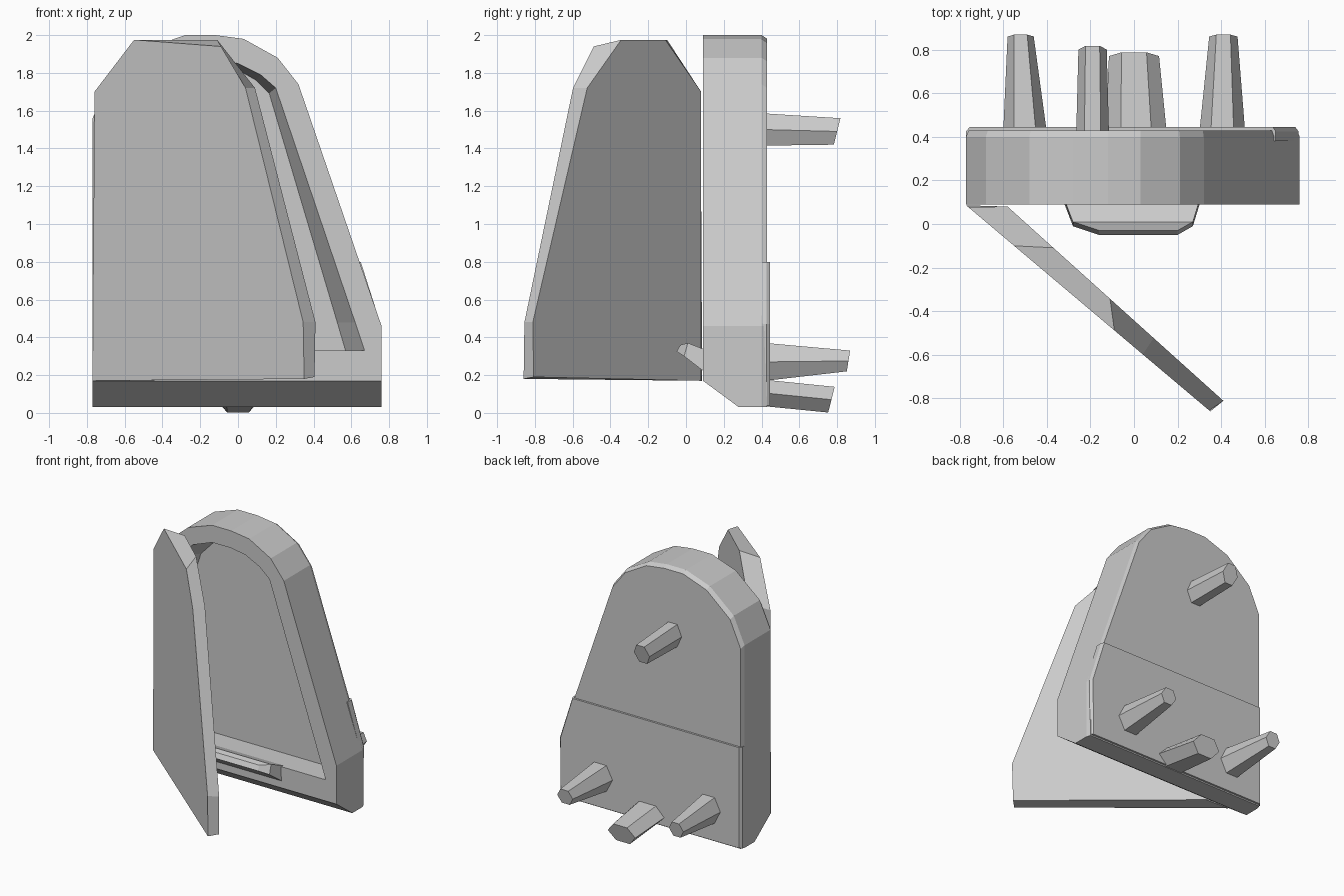
import bpy, bmesh, math

if "Cube" in bpy.data.objects:
    bpy.data.objects.remove(bpy.data.objects["Cube"])


def loft(name, loops):
    """Closed solid skinned through loops that share a point count."""
    bm = bmesh.new()
    rings = [[bm.verts.new(p) for p in loop] for loop in loops]
    n = len(rings[0])
    for a, b in zip(rings, rings[1:]):
        for i in range(n):
            j = (i + 1) % n
            bm.faces.new((a[i], a[j], b[j], b[i]))
    bm.faces.new(rings[0])
    bm.faces.new(rings[-1])
    bmesh.ops.recalc_face_normals(bm, faces=bm.faces)
    mesh = bpy.data.meshes.new(name)
    bm.to_mesh(mesh)
    bm.free()
    obj = bpy.data.objects.new(name, mesh)
    bpy.context.collection.objects.link(obj)
    return obj


def at_y(profile, y):
    return [(x, y, z) for x, z in profile]


# Lopsided arched frame: straight left side, slanted right side
outer = [(-.77, .03), (.76, .03), (.76, .46), (.32, 1.74), (.21, 1.88),
         (.03, 1.98), (-.12, 2.0), (-.28, 2.0), (-.48, 1.93), (-.68, 1.76), (-.77, 1.56)]
opening = [(-.64, .33), (.67, .33), (.62, .48), (.2, 1.72), (.12, 1.79),
           (0, 1.85), (-.12, 1.87), (-.28, 1.87), (-.44, 1.81), (-.58, 1.68), (-.64, 1.52)]
front = [(x, max(z, .17)) for x, z in outer]
deep = [((x + .05) * .86 - .05, .33 + (z - .33) * .98) for x, z in opening]
back = [(x * .985, z - .02 if z > 1 else z) for x, z in outer]
loft("door_frame", [at_y(deep, .28), at_y(opening, .09), at_y(front, .09),
                    at_y(outer, .28), at_y(outer, .40), at_y(back, .43)])

# Slightly raised board on the lower back
lower = [(-.77, .04), (.75, .04), (.755, .47), (.65, .80), (-.77, .80)]
loft("lower_back_board", [at_y(lower, .38), at_y(lower, .425),
                          at_y([(x * .98, z) for x, z in lower], .445)])

# Open door, thinner towards its free edge, with chamfered edges
face_out = [(-.77, .17), (.35, .18), (.345, .48), (.04, 1.72),
            (-.09, 1.94), (-.55, 1.975), (-.76, 1.70)]
face_in = [(-.58, .17), (.405, .19), (.41, .48), (.09, 1.72),
           (-.11, 1.975), (-.37, 1.975), (-.58, 1.70)]
loft("door", [[(x, -.1 - .844 * (x + .55), z) for x, z in face_out],
              [(x, .08 - .9 * (x + .58), z) for x, z in face_in]])

# Upturned lip on the sill
sections = [(-.33, .31, .12, .20, .32), (-.28, .27, -.01, .30, .37), (-.16, .2, -.05, .325, .36)]
loft("sill_lip", [[(x0, y, z0), (x1, y, z0), (x1, y + .02, z1), (x0, y + .02, z1)]
                  for x0, x1, y, z0, z1 in sections])


# Six-sided tapering pegs on the back
def peg(name, base, tip):
    loops = []
    for x, y, z, rx, rz, lean in (base, tip):
        loops.append([(x + rx * math.cos(math.tau * k / 6),
                       y + lean * math.sin(math.tau * k / 6),
                       z + rz * math.sin(math.tau * k / 6) / .866) for k in range(6)])
    loft(name, loops)


peg("left_peg", (-.50, .42, .27, .10, .10, 0), (-.52, .86, .275, .06, .055, .01))
peg("right_peg", (.405, .42, .27, .105, .10, 0), (.41, .86, .275, .065, .055, .01))
peg("bottom_peg", (.01, .42, .105, .14, .07, 0), (0, .77, .07, .115, .068, .02))
peg("top_peg", (-.19, .42, 1.50, .075, .085, 0), (-.19, .80, 1.49, .065, .07, .02))
